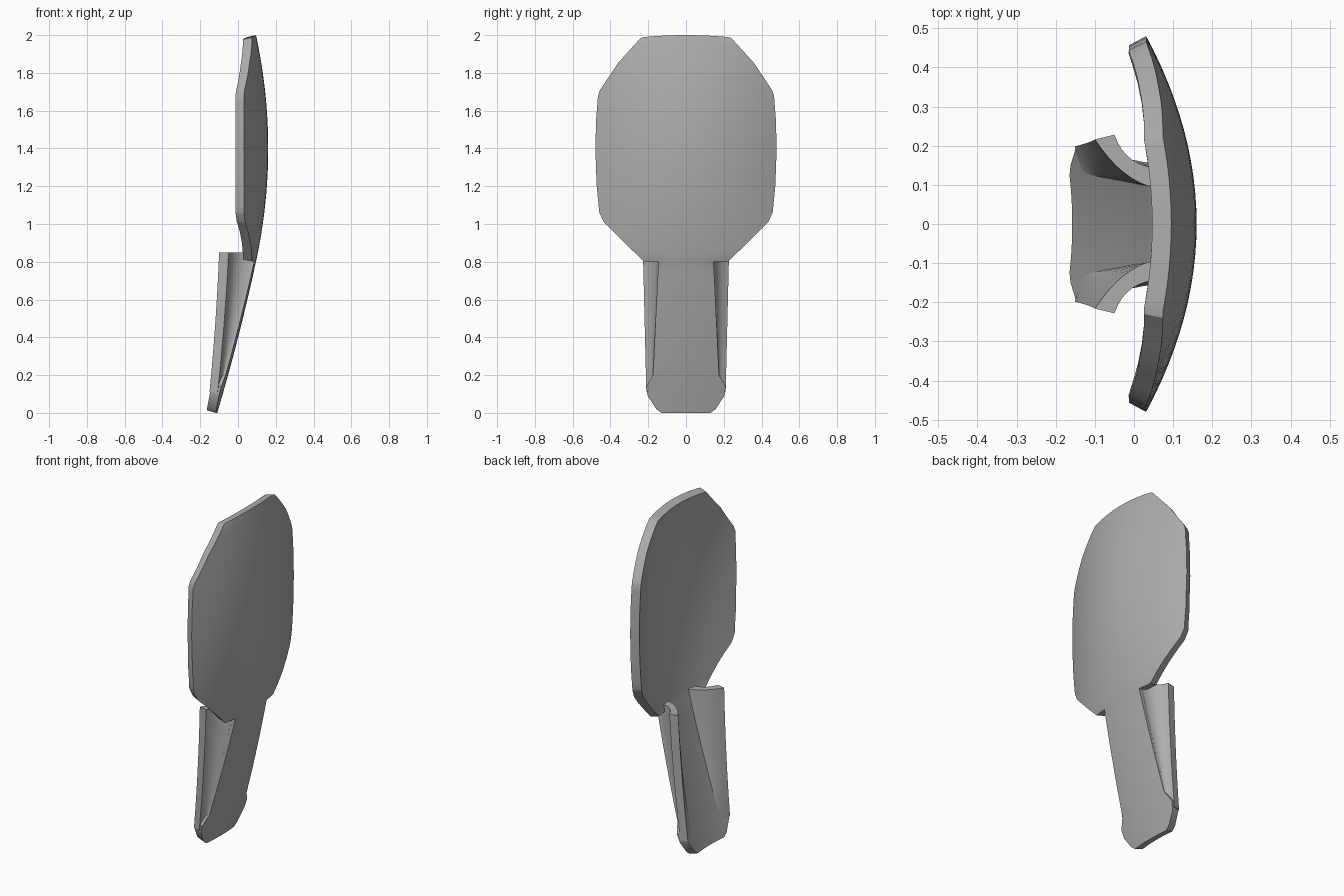
import bpy, bmesh, math
from mathutils import Vector

cube = bpy.data.objects.get("Cube")
if cube:
    bpy.data.objects.remove(cube)

grey = bpy.data.materials.new("plain_grey")
grey.use_nodes = True
COLOR = (0.42, 0.42, 0.42, 1)
grey.diffuse_color = COLOR
grey.node_tree.nodes["Principled BSDF"].inputs["Base Color"].default_value = COLOR
THICK = 0.05


def lerp(a, b, t):
    return a + (b - a) * t


def table(points, z):
    """Piecewise linear lookup."""
    for (z0, v0), (z1, v1) in zip(points, points[1:]):
        if z <= z1:
            return lerp(v0, v1, (z - z0) / (z1 - z0))
    return points[-1][1]


def spine(z):
    """Outer surface x on the centre line, and its slope."""
    if z > 0.8:
        return 0.16 - 0.18 * (z - 1.4) ** 2, -0.36 * (z - 1.4)
    d = 0.8 - z
    return 0.095 - 0.216 * d - 0.05 * d * d, 0.216 + 0.1 * d


def bow(z):
    """Sideways curvature of the shell."""
    return max(0.43, 0.56 - 0.4 * (z - 1.4) ** 2)


def bezier(p0, p1, p2, n):
    pts = [Vector(p) for p in (p0, p1, p2)]
    ts = [i / n for i in range(n + 1)]
    return [pts[0] * (1 - t) ** 2 + pts[1] * 2 * t * (1 - t) + pts[2] * t * t for t in ts]


def loft(name, rings):
    """Skin closed rings, each made of an outer row then a reversed inner row."""
    bm = bmesh.new()
    rows = [[bm.verts.new(p) for p in ring] for ring in rings]
    n = len(rows[0])
    for a, b in zip(rows, rows[1:]):
        for i in range(n):
            j = (i + 1) % n
            bm.faces.new((a[i], a[j], b[j], b[i]))
    for r in (rows[0], rows[-1]):
        for i in range(n // 2 - 1):
            bm.faces.new((r[i], r[i + 1], r[n - 2 - i], r[n - 1 - i]))
    bmesh.ops.recalc_face_normals(bm, faces=bm.faces)
    mesh = bpy.data.meshes.new(name)
    bm.to_mesh(mesh)
    bm.free()
    mesh.materials.append(grey)
    obj = bpy.data.objects.new(name, mesh)
    bpy.context.collection.objects.link(obj)
    bpy.ops.object.select_all(action='DESELECT')
    obj.select_set(True)
    bpy.context.view_layer.objects.active = obj
    bpy.ops.object.shade_smooth_by_angle(angle=math.radians(30))
    return obj


# Curved shell: stem and paddle share one domed sheet trimmed by this half-width outline
outline = [(0, 0.13), (0.02, 0.157), (0.09, 0.203), (0.14, 0.211), (0.2, 0.175),
           (0.8, 0.146), (0.802, 0.225), (1.01, 0.435), (1.06, 0.459), (1.2, 0.473),
           (1.4, 0.48), (1.55, 0.476), (1.68, 0.466), (1.71, 0.455), (1.85, 0.362),
           (1.985, 0.24), (2, 0.22)]
levels = sorted({z for z, _ in outline} | {i / 20 for i in range(41)})
COLS = 24
shell = []
for z in levels:
    x0, slope = spine(z)
    k, half = bow(z), table(outline, z)
    outer, inner = [], []
    for i in range(COLS + 1):
        y = half * (2 * i / COLS - 1)
        zz = z - 0.01 * (y / half) ** 2 if z == 2 else z
        p = Vector((x0 - k * y * y, y, zz))
        normal = Vector((1, 2 * k * y, -slope)).normalized()
        outer.append(p)
        inner.append(p - normal * THICK)
    shell.append(outer + inner[::-1])
loft("paddle_shell", shell)


# Flared flaps that fold back from both edges of the stem
def flap(name, side):
    rings = []
    for s in range(17):
        e = s / 16
        z = lerp(0.11, 0.85, e)
        crease = lerp(0.178, 0.143, e)
        root = spine(z)[0] - bow(z) * crease ** 2
        lip_x = -0.108 + 0.08 * e - 0.022 * e * e
        lip_y = lerp(0.21, 0.228, e)
        in_x = lip_x - 0.043 - 0.007 * e
        outer = bezier((root - 0.006 - 0.02 * e, crease, z),
                       (lip_x + 0.01 + 0.02 * e, crease, z),
                       (lip_x, lip_y, z), 8)
        inner = bezier((root - 0.045, crease - 0.05, z),
                       (in_x + 0.015 + 0.055 * e, crease - 0.033, z),
                       (in_x, lip_y - 0.012, z), 8)
        rings.append([Vector((p.x, p.y * side, p.z)) for p in outer + inner[::-1]])
    return loft(name, rings)


flap("front_flap", -1)
flap("back_flap", 1)
